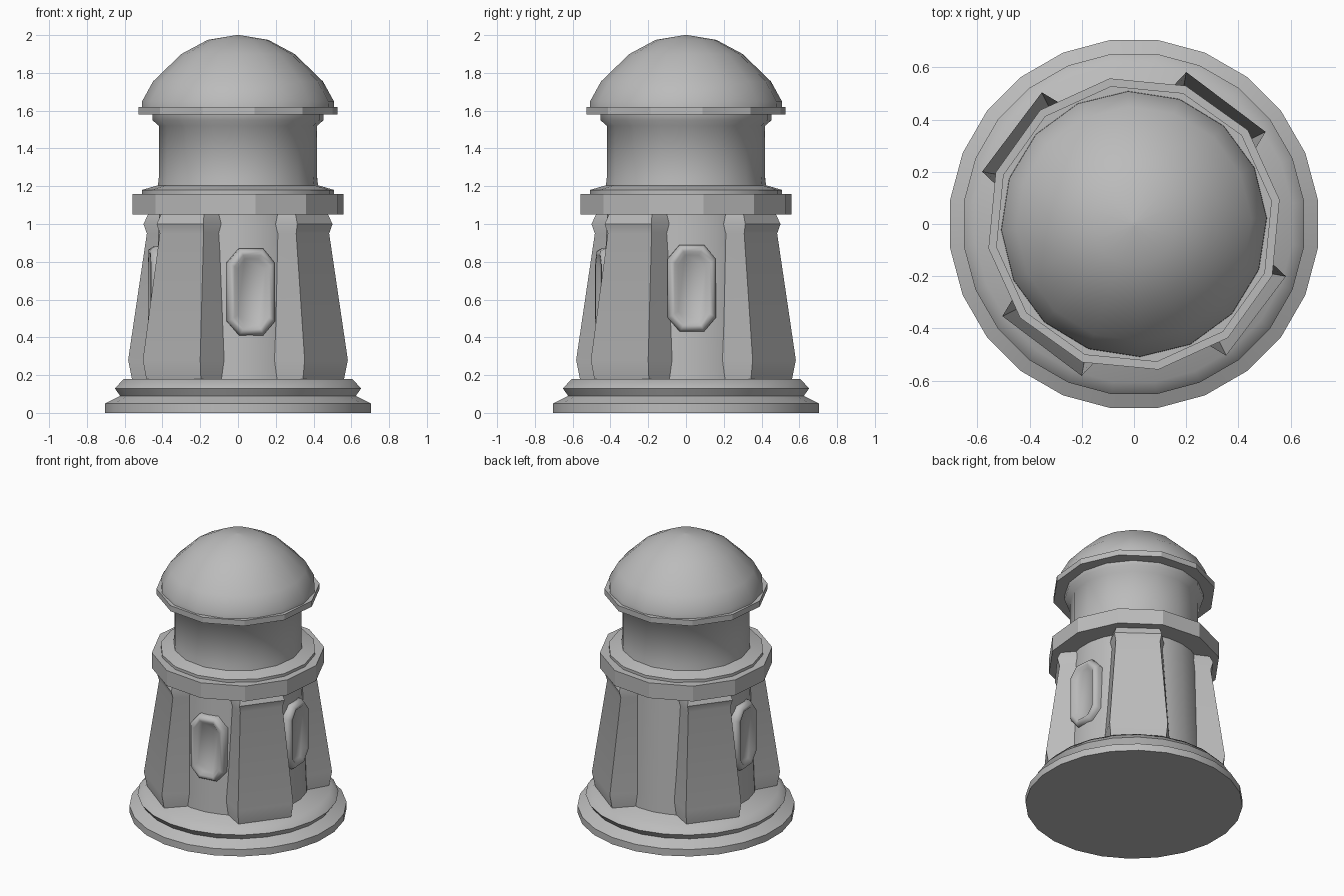
import bpy, bmesh
from math import sin, cos, radians, tau

cube = bpy.data.objects.get("Cube")
if cube:
    bpy.data.objects.remove(cube, do_unlink=True)

stone = bpy.data.materials.new("grey_stone")
stone.use_nodes = True
GREY = (0.5, 0.5, 0.5, 1)
stone.diffuse_color = GREY
stone.node_tree.nodes["Principled BSDF"].inputs["Base Color"].default_value = GREY


def loft(name, rings, smooth=None):
    """Skin equal-sized rings of points into a closed solid."""
    bm = bmesh.new()
    loops = [[bm.verts.new(p) for p in ring] for ring in rings]
    n = len(loops[0])
    for a, b in zip(loops, loops[1:]):
        for i in range(n):
            j = (i + 1) % n
            bm.faces.new((a[i], a[j], b[j], b[i]))
    bm.faces.new(loops[0][::-1])
    bm.faces.new(loops[-1])
    bmesh.ops.recalc_face_normals(bm, faces=bm.faces)
    mesh = bpy.data.meshes.new(name)
    bm.to_mesh(mesh)
    bm.free()
    mesh.materials.append(stone)
    obj = bpy.data.objects.new(name, mesh)
    bpy.context.collection.objects.link(obj)
    if smooth:
        bpy.ops.object.select_all(action="DESELECT")
        obj.select_set(True)
        bpy.context.view_layer.objects.active = obj
        bpy.ops.object.shade_smooth_by_angle(angle=radians(smooth))
    return obj


def turned(name, profile, sides, turn=0, smooth=None):
    """Revolve (radius, height) points about the tower axis."""
    angles = [radians(turn) + tau * i / sides for i in range(sides)]
    return loft(name, [[(r * cos(a), r * sin(a), z) for a in angles]
                       for r, z in profile], smooth)


def around(azimuth, out, side, z):
    """Point given by distance outwards and sideways at an azimuth."""
    a = radians(azimuth)
    return (out * cos(a) - side * sin(a), out * sin(a) + side * cos(a), z)


# Stepped base and lower drum
turned("base", [(0.71, 0), (0.71, 0.05), (0.63, 0.09), (0.657, 0.13),
                (0.61, 0.18)], 24, 7.5, 50)
turned("lower_drum", [(0.46, 0.16), (0.42, 1.08)], 24, 7.5, 40)

# Gallery collar, upper drum and dome
turned("collar", [(0.565, 1.05), (0.565, 1.16)], 12, 9.5)
turned("upper_drum", [(0.51, 1.14), (0.51, 1.18), (0.425, 1.205), (0.42, 1.25),
                      (0.42, 1.52), (0.455, 1.55), (0.455, 1.6)], 16, 4, 50)
turned("dome_rim", [(0.535, 1.58), (0.535, 1.62)], 12, 9.5)
turned("dome", [(0.51, 1.6), (0.508, 1.65), (0.45, 1.755), (0.3, 1.9),
                (0.16, 1.975), (0.01, 2.0)], 16, 2.5, 50)

# Four tapering buttresses: height, outer distance, half width
SECTIONS = [(0.17, 0.565, 0.18), (0.28, 0.585, 0.19), (0.95, 0.495, 0.145),
            (1.0, 0.51, 0.155), (1.06, 0.485, 0.14)]
for k in range(4):
    az = 53 + 90 * k
    loft(f"buttress_{k + 1}",
         [[around(az, 0.36, -w - 0.025, z), around(az, out, -w, z),
           around(az, out, w, z), around(az, 0.36, w + 0.025, z)]
          for z, out, w in SECTIONS], 35)

# Three framed windows with sunken panels: inset, distance outwards
FRAME = [(0, 0.37), (0, 0.445), (0.015, 0.47), (0.035, 0.47), (0.055, 0.45)]
for name, az, mid in (("front", -81, 0.64), ("left", 4, 0.66), ("right", 184, 0.65)):
    rings = []
    for inset, out in FRAME:
        w, h = 0.128 - inset, 0.23 - inset
        cw, ch = w * 0.5, h - 0.075 + inset * 0.4
        outline = [(w, -ch), (w, ch), (cw, h), (-cw, h),
                   (-w, ch), (-w, -ch), (-cw, -h), (cw, -h)]
        rings.append([around(az, out, s, mid + z) for s, z in outline])
    loft(f"{name}_window", rings, 60)
